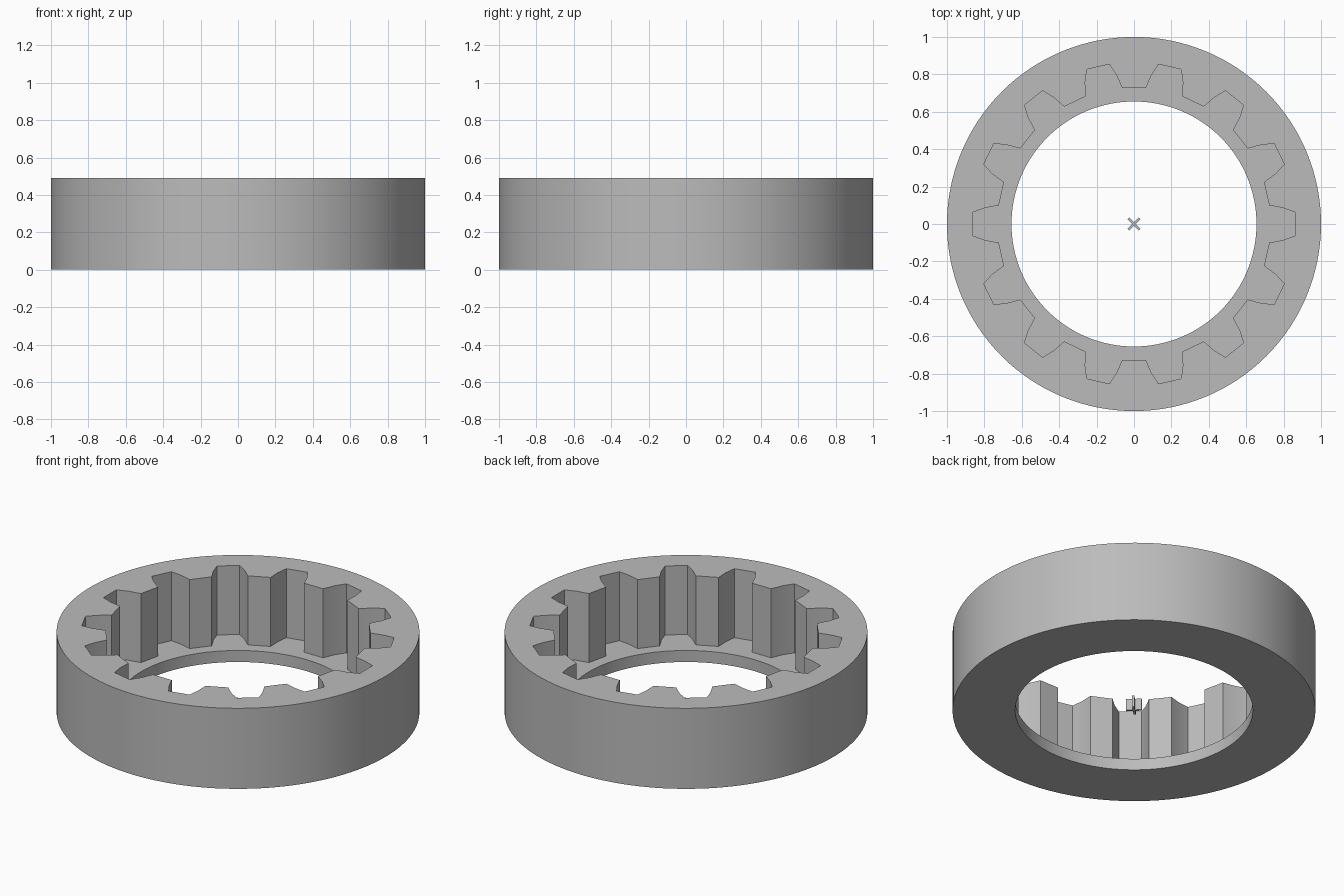
import bpy, bmesh
from math import cos, sin, pi, tau
from mathutils import Matrix, Vector

cube = bpy.data.objects.get("Cube")
if cube:
    bpy.data.objects.remove(cube, do_unlink=True)

HEIGHT, FLOOR = 0.49, 0.07
TEETH, SEGMENTS = 14, 128

grey = bpy.data.materials.new("plain grey")
grey.use_nodes = True
colour = (0.5, 0.5, 0.5, 1)
grey.diffuse_color = colour
grey.node_tree.nodes["Principled BSDF"].inputs["Base Color"].default_value = colour


def circle(radius):
    return [(radius * cos(tau * i / SEGMENTS), radius * sin(tau * i / SEGMENTS))
            for i in range(SEGMENTS)]


def gear_outline():
    """Pocket outline: one groove profile repeated around the centre."""
    half = [(0.723, 0.1), (0.797, 0.086), (0.862, 0.062)]
    groove = [(r, -w) for r, w in half] + [(r, w) for r, w in reversed(half)]
    points = []
    for k in range(TEETH):
        turn = Matrix.Rotation(tau * k / TEETH, 2)
        points += [turn @ Vector(p) for p in groove]
    return points


def extruded(name, outlines, bottom, top):
    """Fill between the outlines and raise the result into a solid."""
    bm = bmesh.new()
    for outline in outlines:
        verts = [bm.verts.new((p[0], p[1], bottom)) for p in outline]
        for a, b in zip(verts, verts[1:] + verts[:1]):
            bm.edges.new((a, b))
    bmesh.ops.triangle_fill(bm, edges=bm.edges[:], use_beauty=True)
    raised = bmesh.ops.extrude_face_region(bm, geom=bm.faces[:], use_keep_orig=True)
    bmesh.ops.translate(bm, vec=(0, 0, top - bottom),
                        verts=[g for g in raised["geom"] if isinstance(g, bmesh.types.BMVert)])
    bmesh.ops.recalc_face_normals(bm, faces=bm.faces[:])
    mesh = bpy.data.meshes.new(name)
    bm.to_mesh(mesh)
    bm.free()
    mesh.materials.append(grey)
    obj = bpy.data.objects.new(name, mesh)
    bpy.context.collection.objects.link(obj)
    bpy.ops.object.select_all(action="DESELECT")
    obj.select_set(True)
    bpy.context.view_layer.objects.active = obj
    bpy.ops.object.shade_smooth_by_angle(angle=pi / 12)
    return obj


# Toothed wall standing on a flat ring floor
extruded("toothed_ring", [circle(1), gear_outline()], FLOOR, HEIGHT)
extruded("floor_ring", [circle(1), circle(0.655)], 0, FLOOR)

# Small diagonal cross marking the centre
arm, thin = 0.043, 0.006
corner = [(arm, -thin), (arm, thin), (thin, thin)]
cross = [Matrix.Rotation(pi / 4 + k * pi / 2, 2) @ Vector(p)
         for k in range(4) for p in corner]
extruded("centre_cross", [cross], 0, FLOOR)
